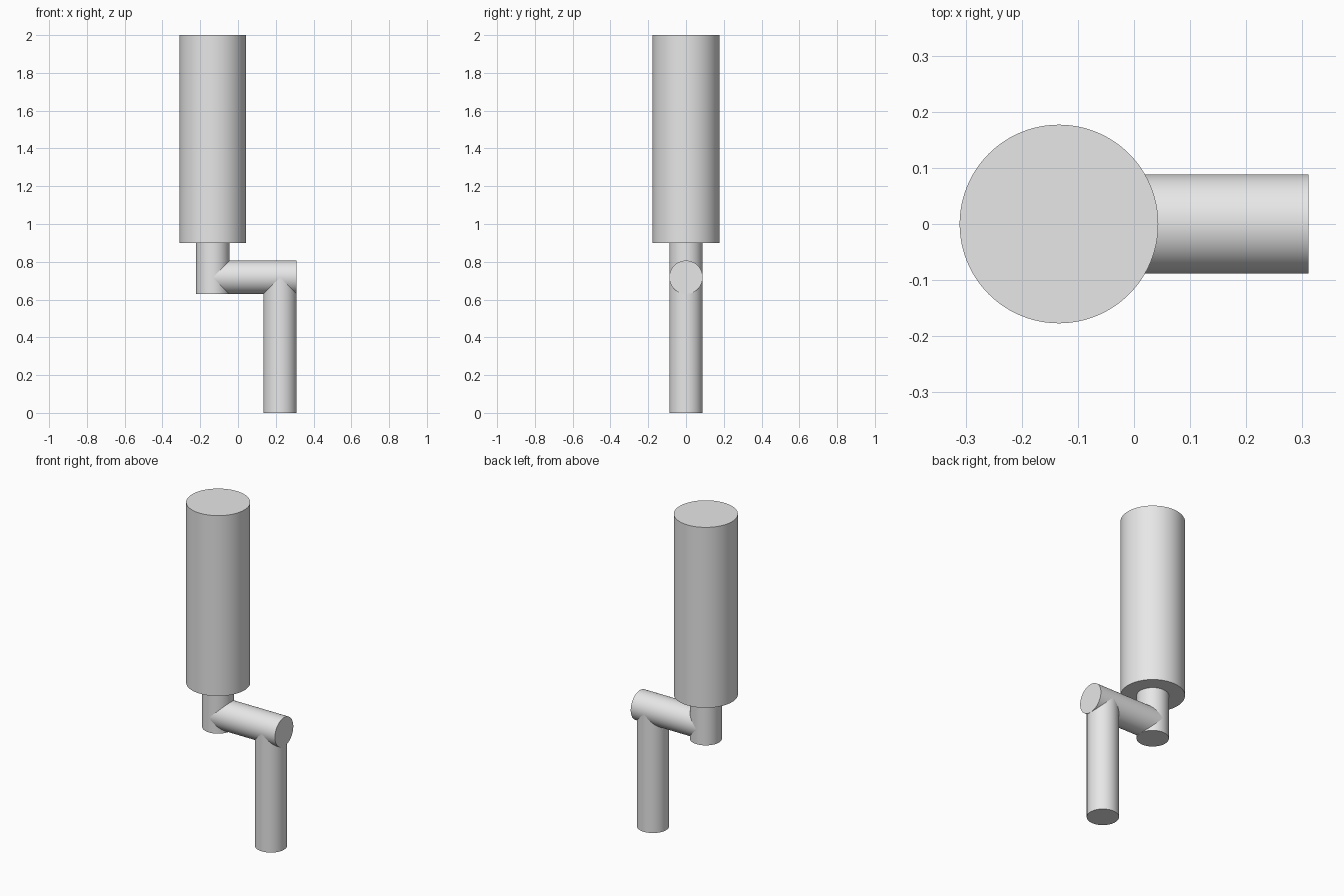
import bpy
from math import radians
from mathutils import Vector

cube = bpy.data.objects.get("Cube")
if cube:
    bpy.data.objects.remove(cube, do_unlink=True)

# Plain grey used on every part
COLOUR = (0.8, 0.8, 0.8, 1)
grey = bpy.data.materials.new("light_grey")
grey.use_nodes = True
grey.diffuse_color = COLOUR
shader = next(n for n in grey.node_tree.nodes if n.type == "BSDF_PRINCIPLED")
shader.inputs["Base Color"].default_value = COLOUR


def rod(name, start, end, radius):
    """Capped round bar between two points."""
    start, end = Vector(start), Vector(end)
    axis = end - start
    bpy.ops.mesh.primitive_cylinder_add(
        vertices=96, radius=radius, depth=axis.length,
        location=(start + end) / 2,
        rotation=axis.to_track_quat("Z", "Y").to_euler())
    part = bpy.context.object
    part.name = name
    part.data.materials.append(grey)
    bpy.ops.object.shade_smooth_by_angle(angle=radians(30))
    return part


THIN = 0.0885
THICK = 2 * THIN
GRIP_X = THICK + THIN / 2 - 0.355   # axis of the grip and its peg
LEG_X = 0.311 - THIN                # axis of the lower leg
ARM_Z = 0.718                       # axis of the crank arm

# Thick grip on top, with the narrow peg beneath it
rod("grip", (GRIP_X, 0, 0.9), (GRIP_X, 0, 2), THICK)
rod("upper_peg", (GRIP_X, 0, ARM_Z - THIN), (GRIP_X, 0, 0.9), THIN)

# Sideways crank arm and the leg that hangs from its end
rod("crank_arm", (GRIP_X, 0, ARM_Z), (LEG_X + THIN, 0, ARM_Z), THIN)
rod("lower_leg", (LEG_X, 0, 0), (LEG_X, 0, ARM_Z), THIN)
